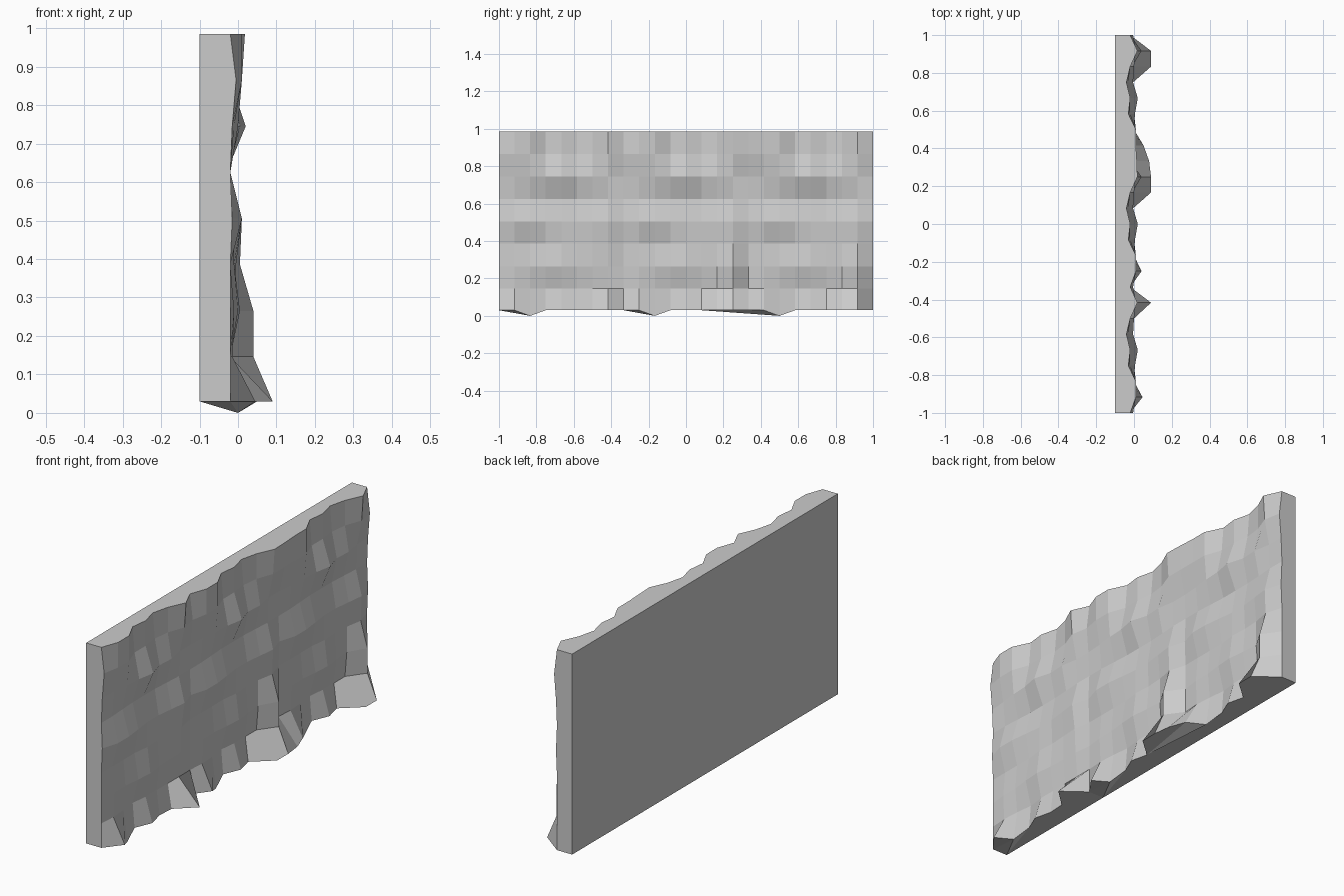
import bpy, bmesh

if "Cube" in bpy.data.objects:
    bpy.data.objects.remove(bpy.data.objects["Cube"])

STEP = 2 / 24                      # column spacing along y
BACK = -0.10
ROW_Z = [0.03, 0.146, 0.265, 0.386, 0.505, 0.625, 0.745, 0.865, 0.985]

# Rock relief (hundredths of a unit), one 8-column tile repeated three times
TILE = [
    [-2, 4.5, 0, -2, 1.5, -0.5, 0, 9],
    [-2, -1.5, -2, -3, -2, -2, -2, -2],
    [-2, -1, -1, 0, 0.5, -0.5, -1, -1],
    [-2, -2, -2, -2, -1, -1.5, -1, -0.5],
    [-1.5, 1, 1, 0, -1, -1, 0, 1],
    [-2, -2, -2.5, -3, -3, -3, -2.5, -2],
    [-1.5, -1, 0, 0.5, 2, -0.5, 0, -1.5],
    [-0.5, 1, 1, -2, -2, -3, -2, 1],
    [-2, 1, 1, -3, -2, -4, -2, 1.8],
]
# Joined middle seam and the protruding boulders, keyed by (row, column)
SPECIAL = {(0, 9): 4, (0, 14): 9, (0, 15): 9, (0, 16): 8, (0, 17): 5,
           (0, 22): 9, (0, 23): 9, (8, 16): 1.5, (7, 16): 1,
           (1, 15): 4, (2, 15): 4, (3, 15): 0.5,
           (1, 23): 4, (2, 23): 4, (3, 23): 0.5}


def relief(r, c):
    return SPECIAL.get((r, c), TILE[r][c % 8]) / 100


def rock_wall(name, first, last):
    bm = bmesh.new()
    front, rear = [], {}
    cols = range(first, last + 1)
    # craggy front grid, with a low point in the foot of each tile
    for r, z in enumerate(ROW_Z):
        front.append([bm.verts.new((relief(r, c), -1 + c * STEP,
                                    0.0 if r == 0 and c % 8 == 2 else z))
                      for c in cols])
    for y in (first, last):
        for z in (0, -1):
            rear[y, z] = bm.verts.new((BACK, -1 + y * STEP, ROW_Z[z]))
    for r in range(len(ROW_Z) - 1):
        for c in range(len(cols) - 1):
            bm.faces.new((front[r][c], front[r][c + 1],
                          front[r + 1][c + 1], front[r + 1][c]))
    # flat back, top, underside and ends
    bm.faces.new((rear[first, 0], rear[first, -1], rear[last, -1], rear[last, 0]))
    bm.faces.new(front[-1] + [rear[last, -1], rear[first, -1]])
    bottom = bm.faces.new(front[0][::-1] + [rear[first, 0], rear[last, 0]])
    bm.faces.new([row[0] for row in front] + [rear[first, -1], rear[first, 0]])
    bm.faces.new([row[-1] for row in front][::-1] + [rear[last, 0], rear[last, -1]])
    bmesh.ops.triangulate(bm, faces=[bottom])
    bmesh.ops.recalc_face_normals(bm, faces=bm.faces)
    mesh = bpy.data.meshes.new(name)
    bm.to_mesh(mesh)
    bm.free()
    obj = bpy.data.objects.new(name, mesh)
    bpy.context.collection.objects.link(obj)


rock_wall("short_rock_wall", 0, 8)
rock_wall("long_rock_wall", 8, 24)
